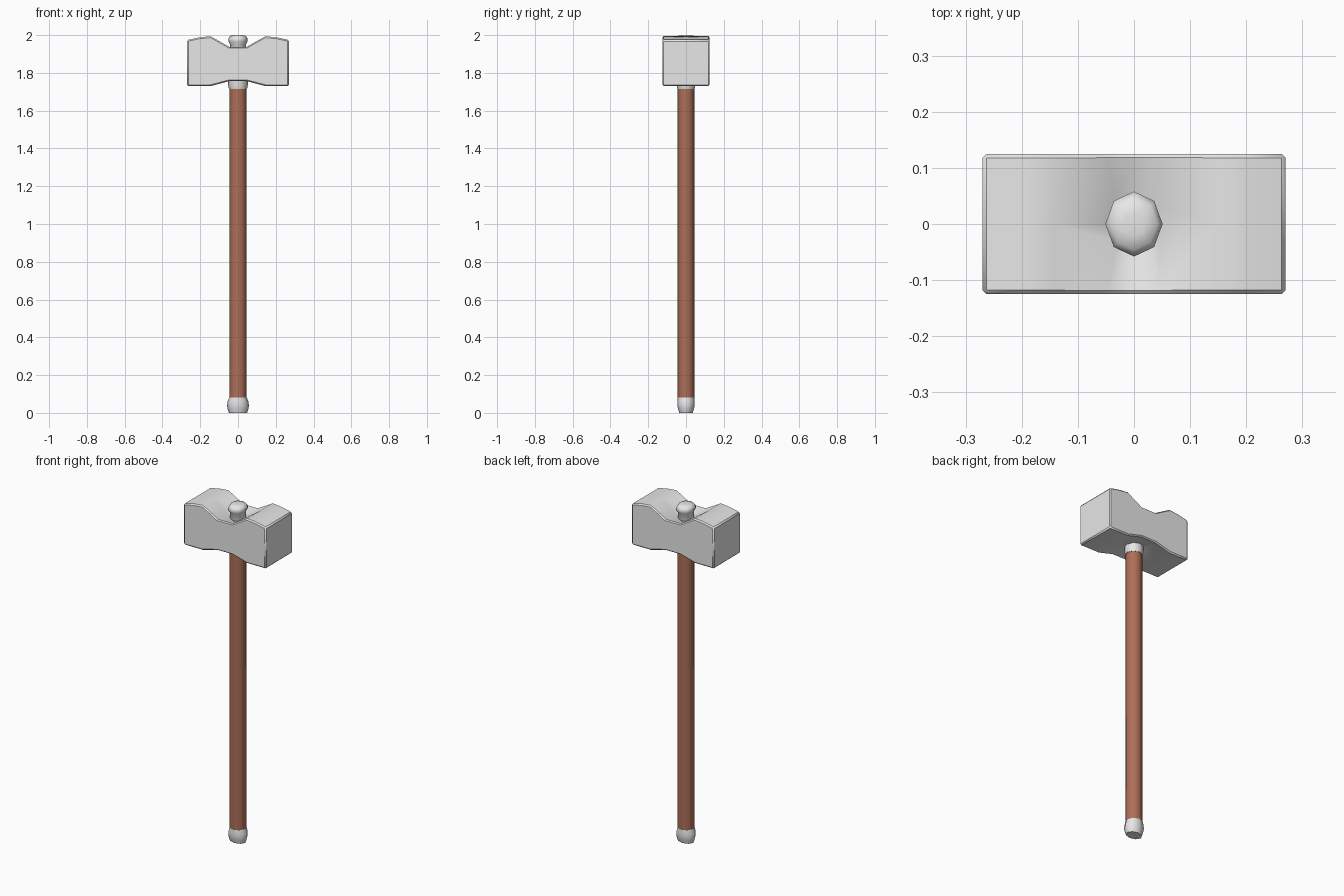
import bpy, bmesh
from math import cos, sin, pi, radians

cube = bpy.data.objects.get("Cube")
if cube:
    bpy.data.objects.remove(cube)


def material(name, rgb):
    m = bpy.data.materials.new(name)
    m.use_nodes = True
    m.diffuse_color = (*rgb, 1)
    m.node_tree.nodes["Principled BSDF"].inputs["Base Color"].default_value = (*rgb, 1)
    return m


def finish(name, bm, mat, angle=60):
    bmesh.ops.remove_doubles(bm, verts=bm.verts[:], dist=0.0001)
    bmesh.ops.recalc_face_normals(bm, faces=bm.faces[:])
    mesh = bpy.data.meshes.new(name)
    bm.to_mesh(mesh)
    bm.free()
    mesh.materials.append(mat)
    obj = bpy.data.objects.new(name, mesh)
    bpy.context.collection.objects.link(obj)
    bpy.ops.object.select_all(action='DESELECT')
    obj.select_set(True)
    bpy.context.view_layer.objects.active = obj
    bpy.ops.object.shade_smooth_by_angle(angle=radians(angle))
    return obj


def turned(name, rings, mat, sides=8):
    """Oval turned part from (x radius, y radius, z) rings, capped at both ends."""
    bm = bmesh.new()
    loops = [[bm.verts.new((rx * cos(2 * pi * i / sides), ry * sin(2 * pi * i / sides), z))
              for i in range(sides)] for rx, ry, z in rings]
    for a, b in zip(loops, loops[1:]):
        for i in range(sides):
            j = (i + 1) % sides
            bm.faces.new((a[i], a[j], b[j], b[i]))
    bm.faces.new(loops[0])
    bm.faces.new(loops[-1])
    return finish(name, bm, mat)


steel = material("pale_steel", (0.8, 0.8, 0.8))
wood = material("brown_wood", (0.42, 0.16, 0.10))

# Handle, pommel and the steel core that passes through the head
turned("handle", [(0.046, 0.044, 0.07), (0.046, 0.044, 1.73)], wood)
turned("pommel", [(0.048, 0.036, 0.0), (0.056, 0.042, 0.022), (0.058, 0.046, 0.04),
                  (0.055, 0.046, 0.06), (0.047, 0.045, 0.082)], steel)
turned("collar", [(0.048, 0.046, 1.715), (0.052, 0.05, 1.735), (0.052, 0.05, 1.80)], steel)
turned("top_knob", [(0.042, 0.046, 1.88), (0.042, 0.046, 1.95), (0.051, 0.058, 1.966),
                    (0.051, 0.058, 1.982), (0.042, 0.046, 1.996), (0.02, 0.02, 2.0)], steel)

# Head: waisted block with a six-sided recess around the handle, above and below
W = 0.125
stations = [(0.27, 1.974, 1.73), (0.205, 1.988, 1.73), (0.145, 1.994, 1.73),
            (0.05, 1.94, 1.755), (0.0, 1.94, 1.755)]
bm = bmesh.new()


def face(*points):
    bm.faces.new([bm.verts.new(p) for p in points])


for sx in (1, -1):
    for (xa, ta, ba), (xb, tb, bb) in zip(stations, stations[1:]):
        xa, xb = xa * sx, xb * sx
        for y in (W, -W):
            # Long sides
            face((xa, y, ba), (xb, y, bb), (xb, y, tb), (xa, y, ta))
            # Outer top and bottom, then the slopes beside the recess
            for za, zb in ((ta, tb), (ba, bb)):
                if abs(xa) > 0.15:
                    face((xa, 0, za), (xb, 0, zb), (xb, y, zb), (xa, y, za))
                elif abs(xa) > 0.1:
                    face((xa, 0, za), (xa, y, za), (xb, y, zb))
    # Striking face
    x, t, b = stations[0]
    face((x * sx, -W, b), (x * sx, 0, b), (x * sx, W, b),
         (x * sx, W, t), (x * sx, 0, t), (x * sx, -W, t))

# Recess walls run from the six-sided rim to an oval ring around the core
for level, depth in ((1, 1.915), (2, 1.765)):
    tip, notch = stations[2], stations[3]
    rim = [(tip[0], 0, tip[level]), (notch[0], W, notch[level]), (0, W, notch[level]),
           (-notch[0], W, notch[level]), (-tip[0], 0, tip[level]),
           (-notch[0], -W, notch[level]), (0, -W, notch[level]), (notch[0], -W, notch[level])]
    ring = [(0.042 * cos(i * pi / 4), 0.046 * sin(i * pi / 4), depth) for i in range(8)]
    for i in range(8):
        j = (i + 1) % 8
        face(rim[i], rim[j], ring[j], ring[i])

head = finish("hammer_head", bm, steel)
bevel = head.modifiers.new("soft_edges", 'BEVEL')
bevel.width = 0.007
bevel.segments = 1
bevel.limit_method = 'ANGLE'
bevel.angle_limit = radians(60)
